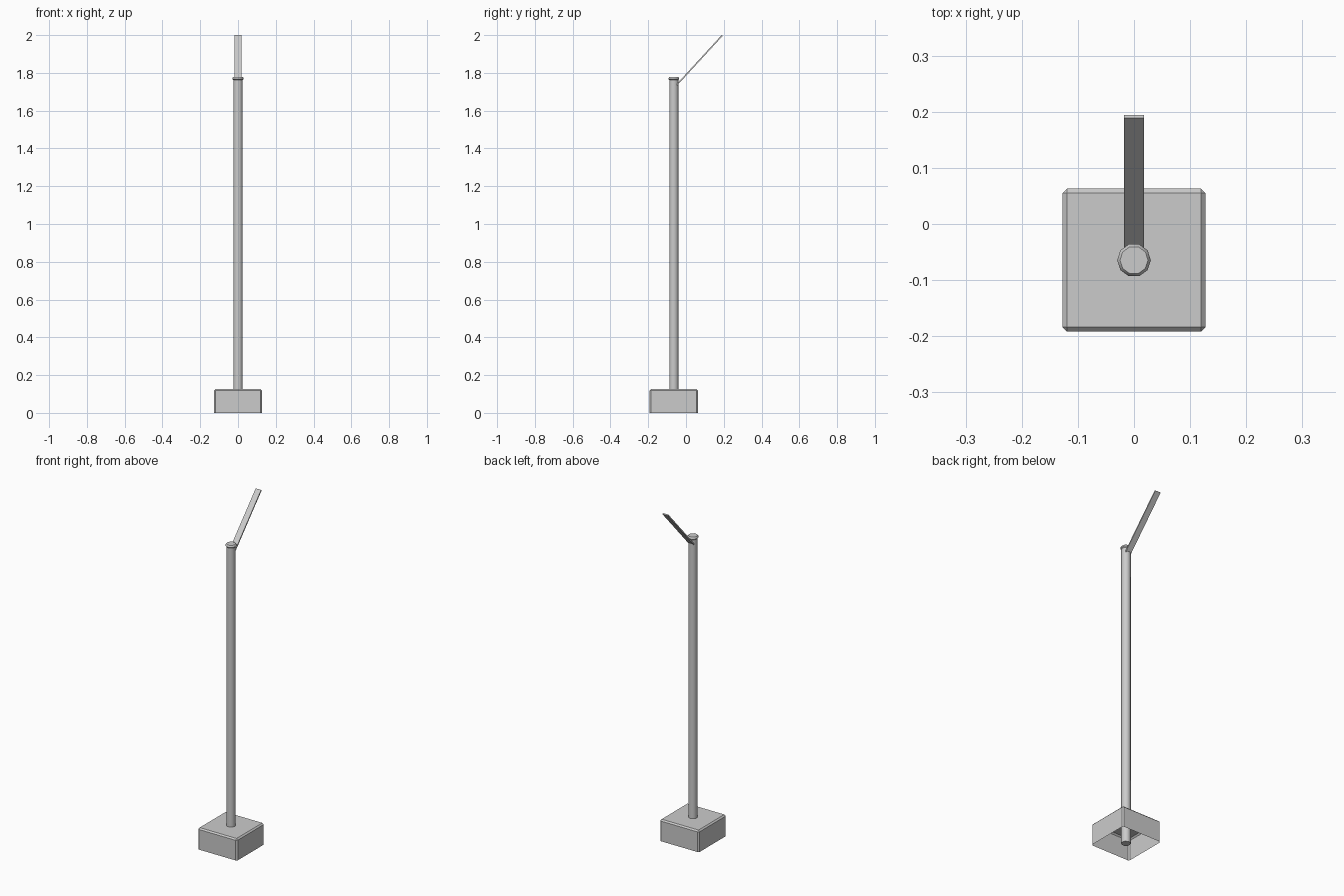
import bpy, bmesh
from math import sin, cos, tau
from mathutils import Vector

if "Cube" in bpy.data.objects:
    bpy.data.objects.remove(bpy.data.objects["Cube"])

CY = -0.0645  # y of the post axis


def finish(name, bm, smooth=False):
    bmesh.ops.recalc_face_normals(bm, faces=bm.faces)
    me = bpy.data.meshes.new(name)
    bm.to_mesh(me)
    bm.free()
    ob = bpy.data.objects.new(name, me)
    bpy.context.collection.objects.link(ob)
    if smooth:
        bpy.ops.object.select_all(action='DESELECT')
        ob.select_set(True)
        bpy.context.view_layer.objects.active = ob
        bpy.ops.object.shade_smooth_by_angle(angle=0.7)
    return ob


def lathe(name, profile, sides):
    """Closed, capped turning of (radius, z) points about the post axis."""
    bm = bmesh.new()
    rings = [[bm.verts.new((r * cos(tau * i / sides), CY + r * sin(tau * i / sides), z))
              for i in range(sides)] for r, z in profile]
    for a, b in zip(rings, rings[1:]):
        for i in range(sides):
            j = (i + 1) % sides
            bm.faces.new((a[i], a[j], b[j], b[i]))
    bm.faces.new(rings[0])
    bm.faces.new(rings[-1])
    return finish(name, bm, True)


def box(size):
    bm = bmesh.new()
    bmesh.ops.create_cube(bm, size=1)
    bmesh.ops.scale(bm, vec=size, verts=bm.verts)
    return bm


# Base block: chamfered top and corners, open underneath
bm = box((0.255, 0.255, 0.126))
bmesh.ops.translate(bm, vec=(0, CY, 0.063), verts=bm.verts)
bmesh.ops.delete(bm, geom=[f for f in bm.faces if f.normal.z < -0.5], context='FACES_ONLY')
edges = [e for e in bm.edges if max(v.co.z for v in e.verts) > 0.1]
bmesh.ops.bevel(bm, geom=edges, offset=0.008, segments=1, affect='EDGES')
finish("base", bm)

# Post, running down through the hollow base
lathe("post", [(0.025, 0.0), (0.025, 1.768)], 10)

# Slightly flared cap
lathe("post_cap", [(0.025, 1.762), (0.03, 1.767), (0.03, 1.772), (0.025, 1.778)], 10)

# Slanted flat arm leaning back from the top of the post
start, end = Vector((0, -0.05, 1.735)), Vector((0, 0.1915, 1.998))
axis = end - start
bm = box((0.035, 0.007, axis.length))
bmesh.ops.rotate(bm, verts=bm.verts, cent=(0, 0, 0),
                 matrix=Vector((0, 0, 1)).rotation_difference(axis).to_matrix())
bmesh.ops.translate(bm, vec=(start + end) / 2, verts=bm.verts)
finish("arm", bm)
